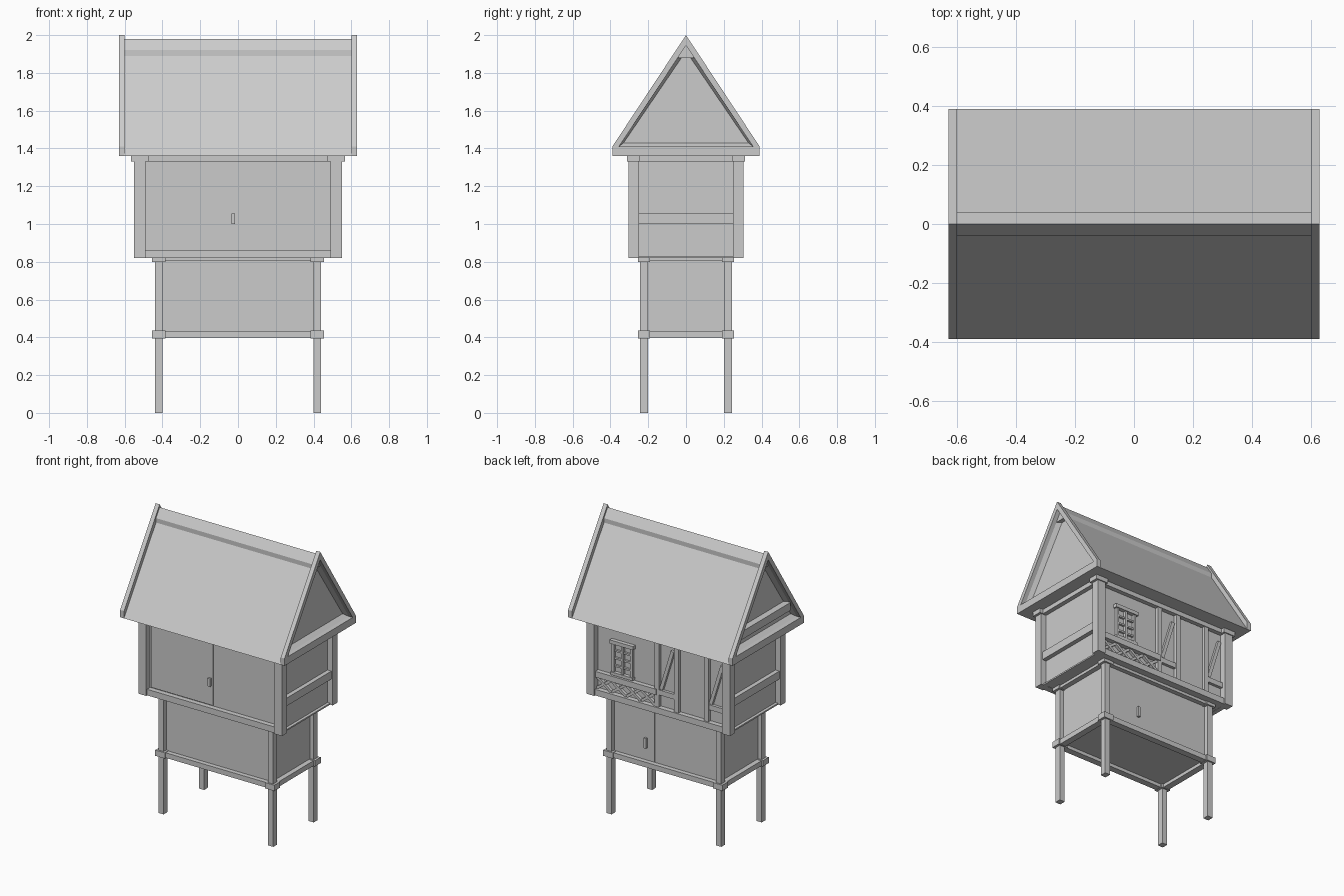
import bpy, bmesh
from mathutils import Vector

if "Cube" in bpy.data.objects:
    bpy.data.objects.remove(bpy.data.objects["Cube"])


def add_mesh(name, verts, faces):
    bm = bmesh.new()
    vs = [bm.verts.new(v) for v in verts]
    for f in faces:
        bm.faces.new([vs[i] for i in f])
    bmesh.ops.recalc_face_normals(bm, faces=bm.faces)
    me = bpy.data.meshes.new(name)
    bm.to_mesh(me)
    bm.free()
    ob = bpy.data.objects.new(name, me)
    bpy.context.collection.objects.link(ob)
    return ob


def loft(name, prof_a, a, prof_b, b, axis='x'):
    """Solid between two matching profiles lying at a and b on an axis."""
    n = len(prof_a)
    put = (lambda p, t: (t, p[0], p[1])) if axis == 'x' else (lambda p, t: (p[0], t, p[1]))
    verts = [put(p, a) for p in prof_a] + [put(p, b) for p in prof_b]
    faces = [list(range(n)), list(range(2 * n - 1, n - 1, -1))]
    faces += [[i, (i + 1) % n, n + (i + 1) % n, n + i] for i in range(n)]
    return add_mesh(name, verts, faces)


def box(name, x0, x1, y0, y1, z0, z1):
    prof = [(y0, z0), (y1, z0), (y1, z1), (y0, z1)]
    return loft(name, prof, x0, prof, x1)


def corner(name, sx, sy, x0, x1, y0, y1, z0, z1):
    xs, ys = sorted((sx * x0, sx * x1)), sorted((sy * y0, sy * y1))
    return box(name, *xs, *ys, z0, z1)


def strut(name, p, q, width, y0, y1):
    """Flat diagonal bar between two (x, z) points."""
    p, q = Vector(p), Vector(q)
    d = (q - p).normalized() * width / 2
    s = Vector((-d.y, d.x))
    prof = [tuple(v) for v in (p + s, q + s, q - s, p - s)]
    return loft(name, prof, y0, prof, y1, 'y')


# Corner posts with their caps
for sx in (-1, 1):
    for sy in (-1, 1):
        corner("leg", sx, sy, .40, .44, .20, .243, 0, .81)
        corner("leg_collar", sx, sy, .383, .456, .19, .254, .395, .435)
        corner("leg_cap", sx, sy, .383, .456, .19, .254, .80, .825)
        corner("upper_post", sx, sy, .49, .55, .25, .305, .82, 1.34)
        corner("upper_post_cap", sx, sy, .475, .567, .243, .312, 1.33, 1.36)

# Lower storey
box("lower_cabinet", -.41, .41, -.213, .213, .42, .83)
for s in (-1, 1):
    for z0, z1 in ((.397, .432), (.803, .825)):
        corner("lower_long_beam", 1, s, -.39, .39, .20, .245, z0, z1)
        corner("lower_side_beam", s, 1, .40, .445, -.20, .20, z0, z1)
box("lower_door", .087, .395, .21, .219, .436, .80)
box("lower_door_handle", .143, .16, .215, .235, .52, .59)

# Upper storey
box("upper_cabinet", -.51, .51, -.26, .26, .822, 1.37)
for s in (-1, 1):
    corner("upper_sill", 1, s, -.49, .49, .25, .295, .82, .862)
    corner("upper_top_beam", 1, s, -.48, .48, .25, .29, 1.33, 1.36)
    corner("upper_side_top_beam", s, 1, .50, .54, -.25, .25, 1.33, 1.36)
    corner("upper_side_rail", s, 1, .50, .54, -.25, .25, 1.0, 1.055)
    corner("upper_side_sill", s, 1, .50, .53, -.25, .25, .82, .83)
box("front_door", -.48, -.005, -.267, -.25, .868, 1.31)
box("front_door_handle", -.035, -.017, -.282, -.26, 1.0, 1.055)

# Rear timber framing
for x in (.025, -.125, -.355):
    box("rear_stud", x - .016, x + .016, .255, .285, .86, 1.335)
box("rear_door", -.335, -.145, .255, .268, .866, 1.325)
for a, b in ((-.11, .01), (-.49, -.37)):
    box("brace_rail", a, b, .255, .28, .945, .98)
    strut("brace", (b - .012, .985), (a + .02, 1.27), .024, .255, .278)

# Rear balustrade with crossed lattice
box("balustrade_rail", .025, .49, .255, .292, .945, .985)
step = (.49 - .04) / 4
for i in range(4):
    a = .04 + i * step
    strut("lattice", (a, .865), (a + step, .945), .018, .255, .28)
    strut("lattice", (a, .945), (a + step, .865), .018, .255, .277)

# Rear window
box("window_lintel", .205, .385, .255, .287, 1.205, 1.23)
box("window_ledge", .21, .38, .255, .285, .99, 1.01)
for x in (.225, .295, .365):
    box("window_bar", x - .009, x + .009, .255, .279, 1.0, 1.21)
for i in range(1, 4):
    z = 1.0 + i * .0525
    box("window_crossbar", .22, .37, .255, .274, z - .006, z + .006)

# Roof body and ridge cap
body = [(-.39, 1.36), (.39, 1.36), (0, 1.95)]
loft("roof", body, -.57, body, .57)
cap = [(-.04, 1.88), (.04, 1.88), (.04, 1.92), (0, 1.98), (-.04, 1.92)]
loft("ridge_cap", cap, -.60, cap, .60)

# Gable ends: outer barge frame plus a sloped liner down to the recessed panel
for s in (-1, 1):
    for m in (-1, 1):
        barge = [(0, 2), (m * .39, 1.41), (m * .39, 1.36), (m * .355, 1.41), (0, 1.945)]
        loft("barge_board", barge, s * .60, barge, s * .63)
        deep = [(0, 1.95), (m * .39, 1.36), (m * .33, 1.43), (0, 1.915)]
        rim = [(0, 1.95), (m * .39, 1.36), (m * .355, 1.41), (0, 1.945)]
        loft("gable_liner", deep, s * .57, rim, s * .60)
    tie = [(-.39, 1.36), (.39, 1.36), (.355, 1.41), (-.355, 1.41)]
    loft("gable_tie", tie, s * .60, tie, s * .63)
    tie_deep = [(-.39, 1.36), (.39, 1.36), (.33, 1.43), (-.33, 1.43)]
    loft("gable_tie_liner", tie_deep, s * .57, tie, s * .60)
box("gable_crossbar", -.615, -.56, -.265, .265, 1.49, 1.545)
